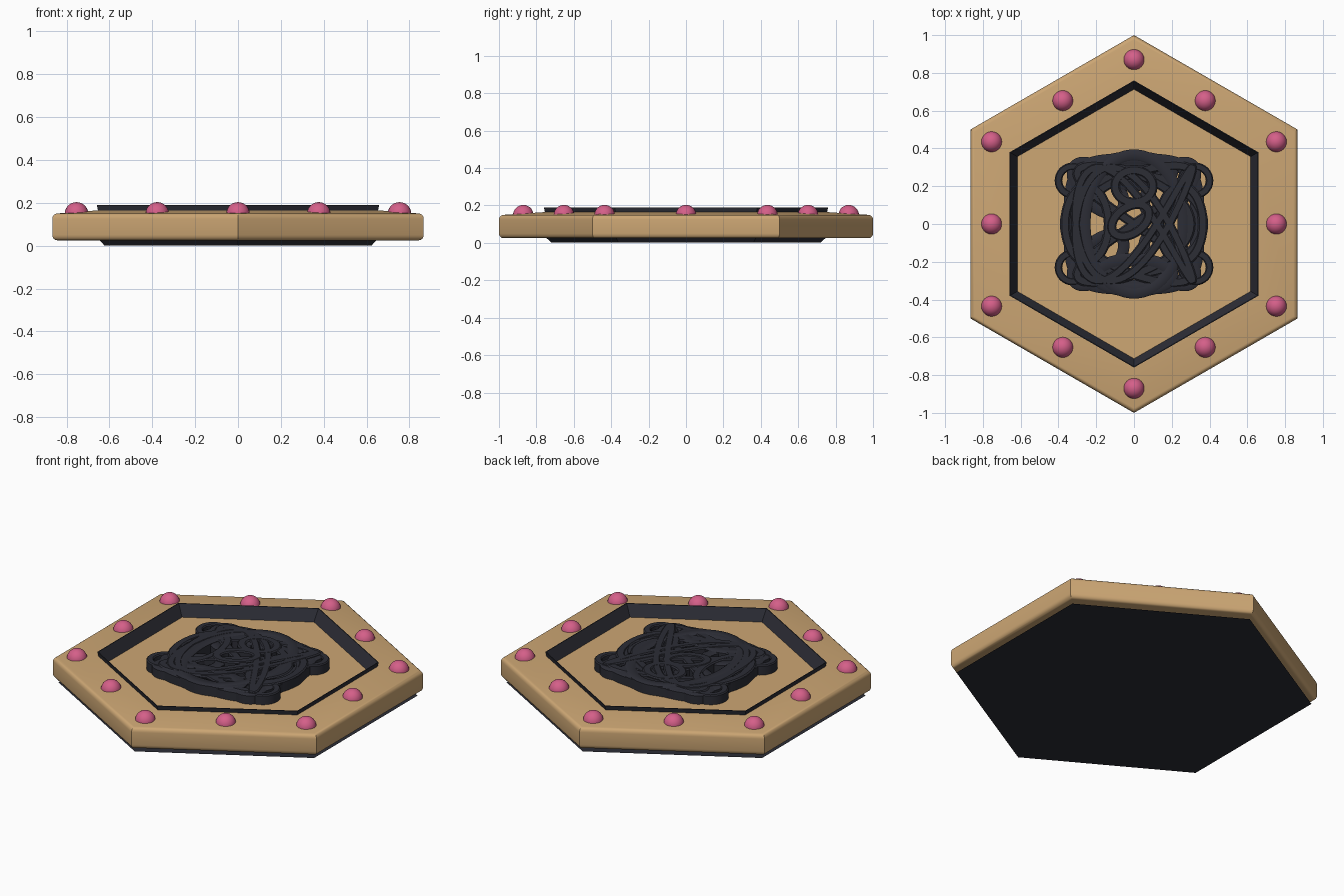
import bpy, bmesh, math
from math import sin, cos, pi, tau

if "Cube" in bpy.data.objects:
    bpy.data.objects.remove(bpy.data.objects["Cube"])


def material(name, rgb):
    m = bpy.data.materials.new(name)
    m.use_nodes = True
    m.diffuse_color = (*rgb, 1)
    m.node_tree.nodes["Principled BSDF"].inputs["Base Color"].default_value = (*rgb, 1)
    return m


TAN = material("tan", (0.61, 0.385, 0.175))
DARK = material("charcoal", (0.025, 0.026, 0.036))
PINK = material("pink", (0.66, 0.115, 0.25))


def finish(name, bm, mat, angle=35, fix=True):
    if fix:
        bmesh.ops.recalc_face_normals(bm, faces=bm.faces)
    mesh = bpy.data.meshes.new(name)
    bm.to_mesh(mesh)
    bm.free()
    mesh.materials.append(mat)
    ob = bpy.data.objects.new(name, mesh)
    bpy.context.collection.objects.link(ob)
    bpy.ops.object.select_all(action="DESELECT")
    ob.select_set(True)
    bpy.context.view_layer.objects.active = ob
    bpy.ops.object.shade_smooth_by_angle(angle=math.radians(angle))
    return ob


def hex_loft(name, profile, mat, caps=False, loop=False):
    """Six-sided loft through (radius, height) pairs, points toward +-y."""
    bm = bmesh.new()
    rings = [[bm.verts.new((r * cos(pi / 6 + k * pi / 3), r * sin(pi / 6 + k * pi / 3), z))
              for k in range(6)] for r, z in profile]
    pairs = list(zip(rings, rings[1:])) + ([(rings[-1], rings[0])] if loop else [])
    for a, b in pairs:
        for k in range(6):
            j = (k + 1) % 6
            bm.faces.new((a[k], a[j], b[j], b[k]))
    if caps:
        bm.faces.new(rings[0][::-1])
        bm.faces.new(rings[-1])
    return finish(name, bm, mat)


# Wooden slab: rounded rim, gently rising border, recessed centre
edge = 0.025
steps = [i * pi / 8 for i in range(5)]
rim = [(1 - edge + edge * sin(t), 0.025 + edge - edge * cos(t)) for t in steps]
rim += [(1 - edge + edge * cos(t), 0.15 - edge + edge * sin(t)) for t in steps]
hex_loft("slab", rim + [(0.75, 0.165), (0.73, 0.125)], TAN, caps=True)

# Flared dark border around the recess
hex_loft("recess_border", [(0.71, 0.12), (0.755, 0.19), (0.76, 0.19), (0.745, 0.12)],
         DARK, loop=True)

# Dark base: tapered foot and thin backing sheet
hex_loft("foot", [(0.72, 0.001), (0.75, 0.03)], DARK, caps=True)
bm = bmesh.new()
bm.faces.new([bm.verts.new((0.97 * cos(pi / 6 - k * pi / 3), 0.97 * sin(pi / 6 - k * pi / 3), 0))
              for k in range(6)])
finish("backing_sheet", bm, DARK, fix=False)

# Pink beads at the corners and the middle of each side
for k in range(12):
    a = k * pi / 6
    r = 0.87 if k % 2 else 0.87 * cos(pi / 6)
    bm = bmesh.new()
    bmesh.ops.create_uvsphere(bm, u_segments=24, v_segments=14, radius=0.055)
    bmesh.ops.translate(bm, verts=bm.verts, vec=(r * cos(a), r * sin(a), 0.148))
    finish(f"bead_{k + 1}", bm, PINK, 60)


# Knotwork emblem made of interlaced closed bands
def band(name, path, width, top=0.185, count=96):
    pts = [path(tau * i / count) for i in range(count)]
    bm = bmesh.new()
    rows = []
    for i, (x, y) in enumerate(pts):
        (x0, y0), (x1, y1) = pts[i - 1], pts[(i + 1) % count]
        d = math.hypot(x1 - x0, y1 - y0) or 1
        nx, ny = -(y1 - y0) / d * width / 2, (x1 - x0) / d * width / 2
        rows.append([bm.verts.new((x + s * nx, y + s * ny, z))
                     for s, z in ((-1, 0.12), (-1, top - 0.006), (-0.7, top),
                                  (0.7, top), (1, top - 0.006), (1, 0.12))])
    for i in range(count):
        a, b = rows[i - 1], rows[i]
        for k in range(6):
            j = (k + 1) % 6
            bm.faces.new((a[k], a[j], b[j], b[k]))
    finish(name, bm, DARK)


def ellipse(cx, cy, rx, ry, tilt=0):
    return lambda t: (cx + rx * cos(t) * cos(tilt) - ry * sin(t) * sin(tilt),
                      cy + rx * cos(t) * sin(tilt) + ry * sin(t) * cos(tilt))


def squircle(rx, ry):
    def path(t):
        c, s = cos(t), sin(t)
        k = (c ** 4 + s ** 4) ** -0.25
        return rx * c * k, ry * s * k
    return path


def knot(rx, ry, a, b, phase):
    return lambda t: (rx * sin(a * t + phase), ry * sin(b * t))


for sx in (-1, 1):
    for sy in (-1, 1):
        side = ("left" if sx > 0 else "right") + ("_back" if sy > 0 else "_front")
        band("corner_loop_" + side, ellipse(sx * 0.325, sy * 0.23, 0.075, 0.075), 0.04, 0.182, 32)
        band("petal_" + side, ellipse(sx * 0.19, sy * 0.19, 0.17, 0.09, sx * sy * pi / 4), 0.06, 0.18)
    band("side_loop_" + ("left" if sx > 0 else "right"),
         ellipse(sx * 0.25, 0, 0.115, 0.2), 0.05, 0.187)
band("outer_band", squircle(0.335, 0.335), 0.075, 0.18)
band("tall_loop", ellipse(0, 0, 0.26, 0.365), 0.06, 0.188)
band("wide_loop", ellipse(0, 0, 0.365, 0.26), 0.055, 0.184)
band("back_loop", ellipse(0, 0.2, 0.1, 0.085), 0.05, 0.19, 48)
band("front_loop", ellipse(0, -0.27, 0.2, 0.08), 0.07, 0.186, 64)
band("back_cross_loop", ellipse(0, 0.28, 0.2, 0.07), 0.07, 0.183, 64)
band("weave_one", knot(0.3, 0.31, 3, 2, pi / 2), 0.05, 0.186, 160)
band("weave_two", knot(0.31, 0.3, 2, 3, 0.4), 0.045, 0.189, 160)
band("centre_loop", ellipse(-0.02, 0.02, 0.11, 0.07, 0.6), 0.05, 0.19, 48)
